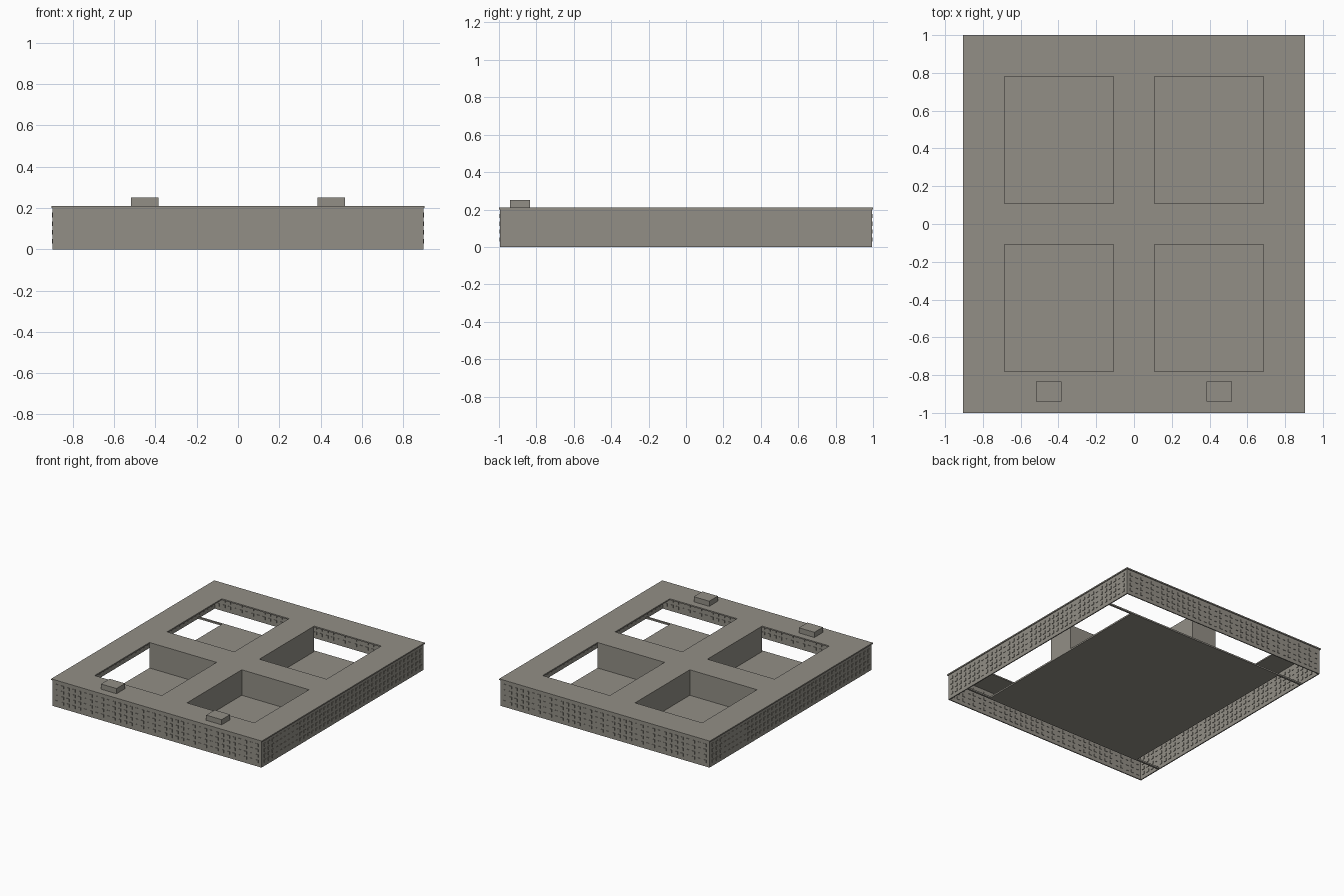
import bpy, bmesh
from mathutils import Matrix, Vector

if "Cube" in bpy.data.objects:
    bpy.data.objects.remove(bpy.data.objects["Cube"], do_unlink=True)

stone = bpy.data.materials.new("warm_grey_stone")
stone.use_nodes = True
COLOUR = (0.29, 0.275, 0.24, 1)
stone.diffuse_color = COLOUR
stone.node_tree.nodes["Principled BSDF"].inputs["Base Color"].default_value = COLOUR


def finish(name, bm):
    bmesh.ops.recalc_face_normals(bm, faces=bm.faces)
    mesh = bpy.data.meshes.new(name)
    bm.to_mesh(mesh)
    bm.free()
    mesh.materials.append(stone)
    obj = bpy.data.objects.new(name, mesh)
    bpy.context.collection.objects.link(obj)
    return obj


def add_box(bm, lo, hi):
    lo, hi = Vector(lo), Vector(hi)
    matrix = Matrix.Translation((lo + hi) / 2) @ Matrix.Diagonal((*(hi - lo), 1))
    bmesh.ops.create_cube(bm, size=1, matrix=matrix)


def box(name, lo, hi):
    bm = bmesh.new()
    add_box(bm, lo, hi)
    return finish(name, bm)


def plan(name, xs, ys, keep, z0, z1):
    """Extrude the kept cells of a plan grid from z0 to z1."""
    bm = bmesh.new()
    pts = [[bm.verts.new((x, y, z0)) for y in ys] for x in xs]
    for i in range(len(xs) - 1):
        for j in range(len(ys) - 1):
            if keep(i, j):
                bm.faces.new((pts[i][j], pts[i + 1][j], pts[i + 1][j + 1], pts[i][j + 1]))
    bmesh.ops.delete(bm, geom=[v for v in bm.verts if not v.link_faces], context='VERTS')
    bmesh.ops.dissolve_limit(bm, angle_limit=0.01, verts=bm.verts, edges=bm.edges)
    out = bmesh.ops.extrude_face_region(bm, geom=bm.faces[:], use_keep_orig=True)
    moved = [e for e in out["geom"] if isinstance(e, bmesh.types.BMVert)]
    bmesh.ops.translate(bm, verts=moved, vec=(0, 0, z1 - z0))
    return finish(name, bm)


def mirrored(*values):
    return [-v for v in values] + list(reversed(values))


ROOF_X, ROOF_Y = 0.904, 1.0        # roof edge
WALL_X, WALL_Y = 0.898, 0.994      # outer wall face
COURT_X, COURT_Y, ARM = 0.685, 0.78, 0.108
FLOOR, EAVE, TOP = 0.012, 0.2, 0.21
THICK = 0.008

# Roof with four square openings
plan("roof", mirrored(ROOF_X, COURT_X, ARM), mirrored(ROOF_Y, COURT_Y, ARM),
     lambda i, j: not (i in (1, 3) and j in (1, 3)), EAVE, TOP)

# Perimeter wall, open underneath
plan("outer_wall", mirrored(WALL_X, WALL_X - THICK), mirrored(WALL_Y, WALL_Y - THICK),
     lambda i, j: (i, j) != (1, 1), 0, EAVE)

# Cross-shaped central wings between the courtyards
plan("central_wings", mirrored(COURT_X, ARM), mirrored(COURT_Y, ARM),
     lambda i, j: i == 1 or j == 1, FLOOR, EAVE)

# Courtyard floor and the narrow beams along its ends
box("courtyard_floor", (-COURT_X, -COURT_Y, 0), (COURT_X, COURT_Y, FLOOR))
for side, label in ((-1, "front"), (1, "back")):
    y0, y1 = sorted((side * COURT_Y, side * (COURT_Y + 0.015)))
    box(label + "_floor_beam", (THICK - WALL_X, y0, 0), (WALL_X - THICK, y1, FLOOR))

# Rooftop blocks
for side, label in ((-1, "right"), (1, "left")):
    x0, x1 = sorted((side * 0.385, side * 0.518))
    box(label + "_roof_block", (x0, -0.94, TOP), (x1, -0.835, 0.25))

# Rows of small window frames passing through the walls
bm = bmesh.new()
W, H, OUT, ROWS = 0.011, 0.011, 0.004, 4
for row in range(ROWS):
    z = 0.04 + row * 0.042
    for side in (-1, 1):
        for n in range(36):
            x = -0.86 + n * 1.72 / 35
            y0, y1 = sorted((side * (WALL_Y + OUT), side * (WALL_Y - THICK - OUT)))
            add_box(bm, (x - W, y0, z - H), (x + W, y1, z + H))
        for n in range(40):
            y = -0.955 + n * 1.91 / 39
            x0, x1 = sorted((side * (WALL_X + OUT), side * (WALL_X - THICK - OUT)))
            add_box(bm, (x0, y - W, z - H), (x1, y + W, z + H))
finish("windows", bm)
